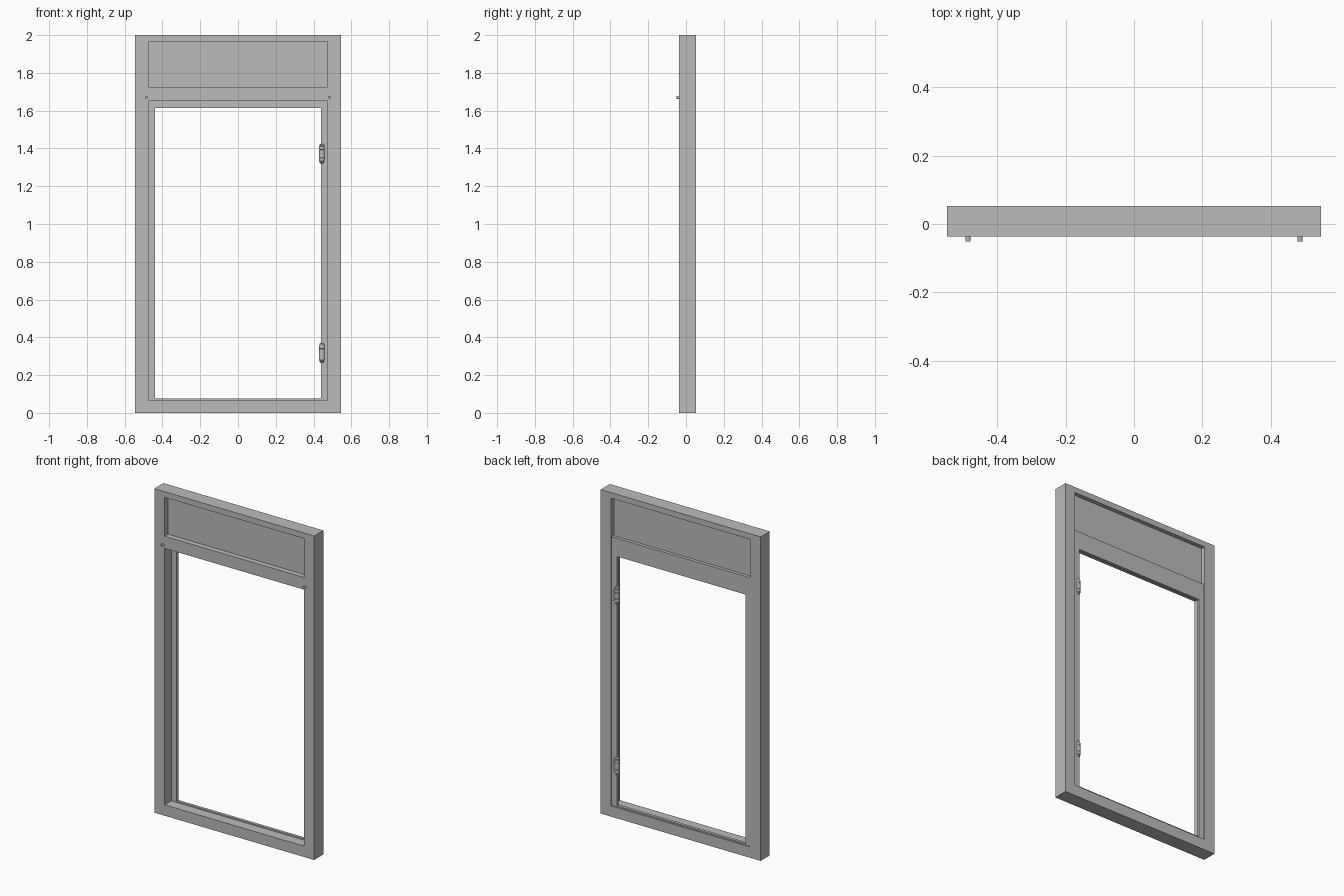
import bpy, bmesh, math

if "Cube" in bpy.data.objects:
    bpy.data.objects.remove(bpy.data.objects["Cube"])

grey = bpy.data.materials.new("plain_grey")
grey.diffuse_color = (0.5, 0.5, 0.5, 1)
grey.use_nodes = True
grey.node_tree.nodes["Principled BSDF"].inputs["Base Color"].default_value = grey.diffuse_color

FRONT, BACK = -0.037, 0.052


def finish(name, bm):
    bmesh.ops.recalc_face_normals(bm, faces=bm.faces)
    me = bpy.data.meshes.new(name)
    bm.to_mesh(me)
    bm.free()
    me.materials.append(grey)
    ob = bpy.data.objects.new(name, me)
    bpy.context.collection.objects.link(ob)
    return ob


def box(name, x0, x1, y0, y1, z0, z1):
    bm = bmesh.new()
    bmesh.ops.create_cube(bm, size=1)
    for v in bm.verts:
        v.co = (x0 if v.co.x < 0 else x1, y0 if v.co.y < 0 else y1, z0 if v.co.z < 0 else z1)
    return finish(name, bm)


def ring(name, outer, inner, y0, y1):
    """Rectangular frame; outer and inner are (half width, bottom, top)."""
    bm = bmesh.new()

    def loop(r, y):
        w, b, t = r
        return [bm.verts.new((x, y, z)) for x, z in ((-w, b), (w, b), (w, t), (-w, t))]
    loops = [loop(outer, y0), loop(inner, y0), loop(inner, y1), loop(outer, y1)]
    for a, b in zip(loops, loops[1:] + loops[:1]):
        for i in range(4):
            j = (i + 1) % 4
            bm.faces.new((a[i], a[j], b[j], b[i]))
    return finish(name, bm)


def lathe(name, profile, n, centre, along_y=False):
    """Turned part from (radius, height) points."""
    bm = bmesh.new()
    cx, cy, cz = centre
    rows = []
    for r, h in profile:
        row = []
        for i in range(n):
            a = 2 * math.pi * i / n
            u, v = r * math.cos(a), r * math.sin(a)
            p = (cx + u, cy + h, cz + v) if along_y else (cx + u, cy + v, cz + h)
            row.append(bm.verts.new(p))
        rows.append(row)
    for a, b in zip(rows, rows[1:]):
        for i in range(n):
            j = (i + 1) % n
            bm.faces.new((a[i], a[j], b[j], b[i]))
    bm.faces.new(rows[0])
    bm.faces.new(rows[-1])
    ob = finish(name, bm)
    bpy.ops.object.select_all(action='DESELECT')
    ob.select_set(True)
    bpy.context.view_layer.objects.active = ob
    bpy.ops.object.shade_smooth_by_angle(angle=math.radians(35))
    return ob


# Outer frame
ring("outer_frame", (0.546, 0, 2), (0.475, 0.067, 1.965), FRONT, BACK)
# Upper panel and the cross rail below it
box("upper_panel", -0.475, 0.475, -0.004, 0.026, 1.725, 1.965)
box("cross_rail", -0.475, 0.475, FRONT, 0.046, 1.65, 1.725)
# Stop strip around the door opening
ring("door_stop", (0.475, 0.067, 1.65), (0.44, 0.075, 1.613), 0.028, 0.046)

# Hinges with three knuckles and rounded ends
half = [(0.016, 0.001), (0.016, 0.019), (0.0145, 0.02), (0.0145, 0.021), (0.016, 0.022),
        (0.016, 0.038), (0.014, 0.04), (0.014, 0.047), (0.011, 0.051), (0.006, 0.053)]
profile = [(r, -h) for r, h in reversed(half)] + half
for name, z in (("lower_hinge", 0.318), ("upper_hinge", 1.372)):
    lathe(name, profile, 24, (0.445, 0.037, z))

# Small front pegs
for side, x in (("left", -0.485), ("right", 0.485)):
    lathe(side + "_peg", [(0.008, 0), (0.008, 0.0145)], 16, (x, -0.0515, 1.67), True)
